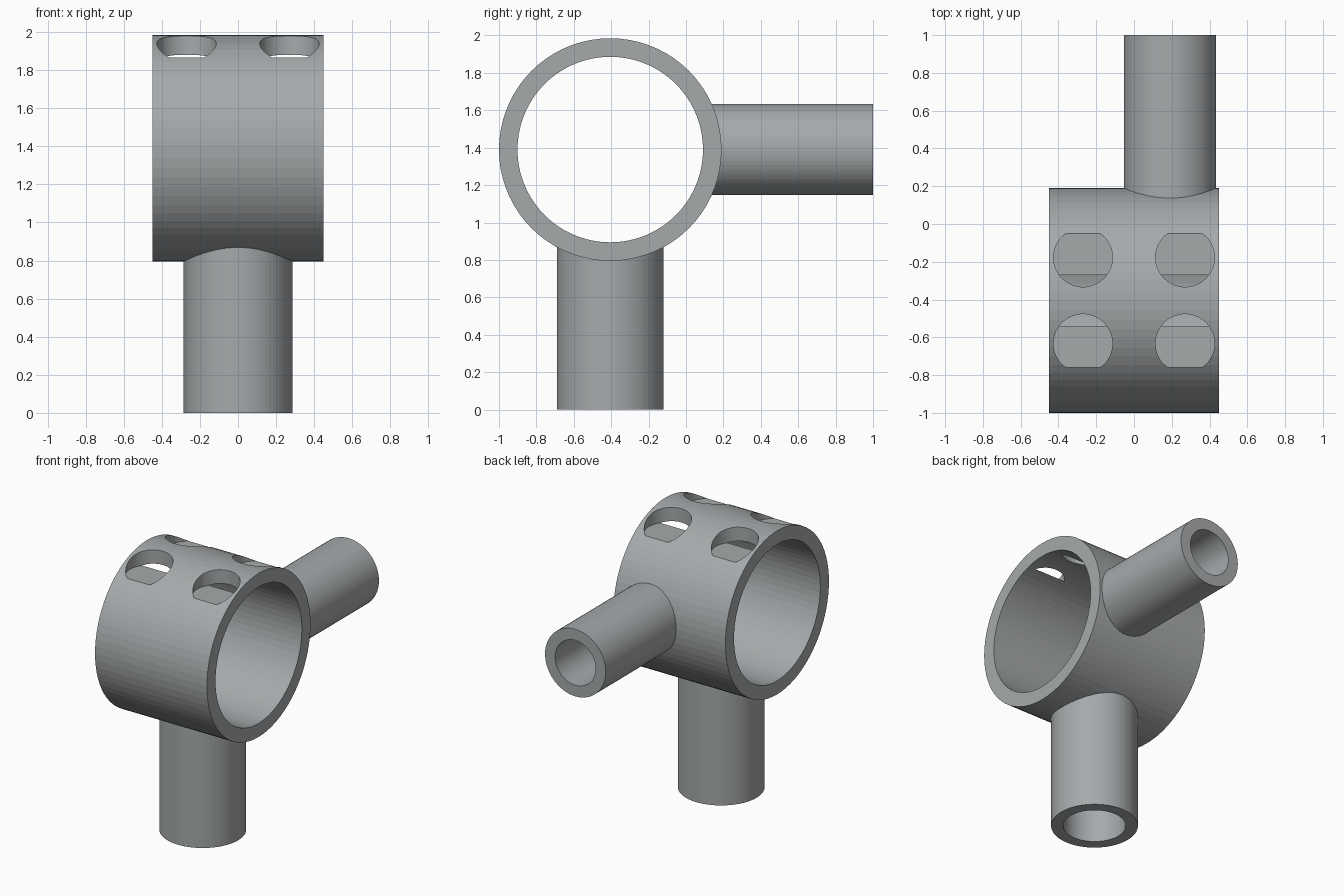
import bpy, bmesh
from math import pi
from mathutils import Matrix, Vector

cube = bpy.data.objects.get("Cube")
if cube:
    bpy.data.objects.remove(cube, do_unlink=True)

SIDES = 72
CENTRE = Vector((0, -0.405, 1.39))
RING_R, BORE_R, HALF_W = 0.595, 0.496, 0.45
ALONG_X = Matrix.Rotation(pi / 2, 4, 'Y')
ALONG_Y = Matrix.Rotation(-pi / 2, 4, 'X')
UPRIGHT = Matrix.Identity(4)

grey = bpy.data.materials.new("matte grey")
grey.use_nodes = True
COLOUR = (0.38, 0.40, 0.41, 1)
grey.diffuse_color = COLOUR
grey.node_tree.nodes["Principled BSDF"].inputs["Base Color"].default_value = COLOUR


def finish(name, bm, turn, place):
    bmesh.ops.recalc_face_normals(bm, faces=bm.faces)
    bm.transform(Matrix.Translation(place) @ turn)
    mesh = bpy.data.meshes.new(name)
    bm.to_mesh(mesh)
    bm.free()
    mesh.materials.append(grey)
    obj = bpy.data.objects.new(name, mesh)
    bpy.context.collection.objects.link(obj)
    return obj


def pipe(name, outer, inner, start, end, turn, place):
    """Hollow pipe: a rectangle spun around the local z axis."""
    bm = bmesh.new()
    corners = [(inner, start), (outer, start), (outer, end), (inner, end)]
    verts = [bm.verts.new((r, 0, z)) for r, z in corners]
    edges = [bm.edges.new((verts[i], verts[i - 1])) for i in range(4)]
    bmesh.ops.spin(bm, geom=verts + edges, axis=(0, 0, 1), cent=(0, 0, 0),
                   angle=2 * pi, steps=SIDES, use_merge=True)
    bmesh.ops.remove_doubles(bm, verts=bm.verts, dist=1e-5)
    return finish(name, bm, turn, place)


def rod(name, radius, length, turn, place):
    bm = bmesh.new()
    bmesh.ops.create_cone(bm, cap_ends=True, segments=SIDES, radius1=radius,
                          radius2=radius, depth=length)
    obj = finish(name, bm, turn, place)
    obj.hide_render = True
    return obj


def cut(target, cutter):
    mod = target.modifiers.new("cut", 'BOOLEAN')
    mod.operation, mod.solver, mod.object = 'DIFFERENCE', 'EXACT', cutter
    bpy.context.view_layer.objects.active = target
    bpy.ops.object.modifier_apply(modifier=mod.name)
    bpy.data.objects.remove(cutter, do_unlink=True)


# Main ring, lying along x
ring = pipe("ring", RING_R, BORE_R, -HALF_W, HALF_W, ALONG_X, CENTRE)

# Four flat-bottomed round pockets that break through the top of the ring
FLOOR, DEPTH = 1.867, 0.4
for x in (-0.27, 0.27):
    for dy in (-0.228, 0.228):
        cut(ring, rod("pocket_cutter", 0.156, DEPTH, UPRIGHT,
                      (x, CENTRE.y + dy, FLOOR + DEPTH / 2)))

# Hollow leg below and hollow arm behind, both seated in the ring wall
leg = pipe("leg", 0.286, 0.206, 0, 1.2, UPRIGHT, (0, CENTRE.y, 0))
arm = pipe("arm", 0.244, 0.163, -0.2, 1, ALONG_Y, (0.19, 0, CENTRE.z))
for part in (leg, arm):
    cut(part, rod("seat_cutter", 0.56, 2, ALONG_X, CENTRE))
